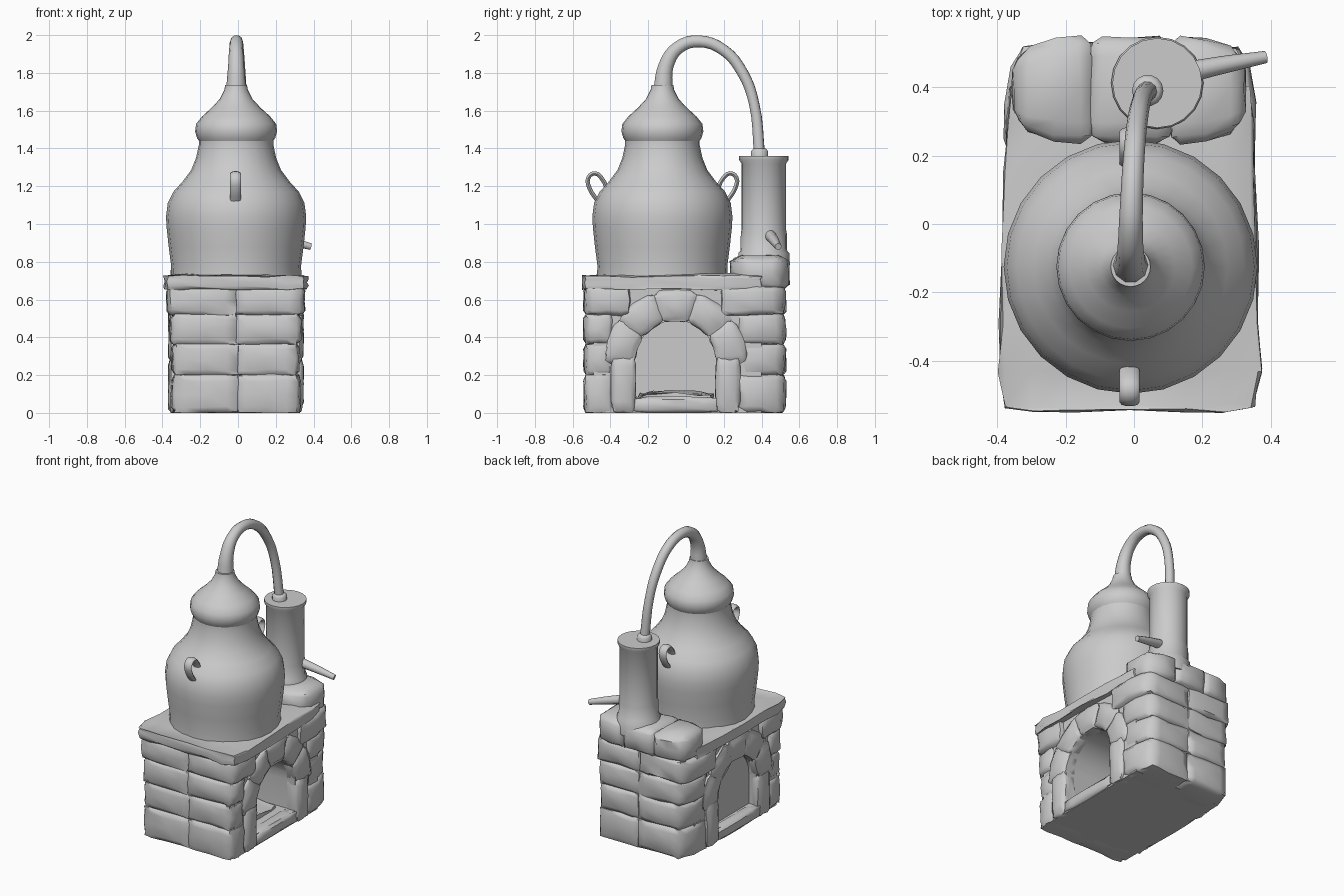
import bpy, bmesh, math, random
from mathutils import Vector

random.seed(4)
default = bpy.data.objects.get("Cube")
if default:
    bpy.data.objects.remove(default)

GREY = (0.6, 0.6, 0.6, 1)
mat = bpy.data.materials.new("plain grey")
mat.use_nodes = True
mat.diffuse_color = GREY
mat.node_tree.nodes["Principled BSDF"].inputs["Base Color"].default_value = GREY
parts = []


def finish(name, bm):
    bmesh.ops.recalc_face_normals(bm, faces=bm.faces)
    mesh = bpy.data.meshes.new(name)
    bm.to_mesh(mesh)
    bm.free()
    mesh.materials.append(mat)
    ob = bpy.data.objects.new(name, mesh)
    bpy.context.collection.objects.link(ob)
    parts.append(ob)
    return ob


def stone(name, lo, hi, soft=0.013, rough=0.006, cuts=3, warp=None):
    """Rough pillow-shaped block between two corners."""
    lo, hi = Vector(lo), Vector(hi)
    mid, half = (lo + hi) / 2, (hi - lo) / 2
    bm = bmesh.new()
    bmesh.ops.create_cube(bm, size=2)
    bmesh.ops.subdivide_edges(bm, edges=bm.edges, cuts=cuts, use_grid_fill=True)
    for v in bm.verts:
        ends = [abs(c) > 0.99 for c in v.co]
        p = Vector()
        for i, u in enumerate(v.co):
            u = math.copysign(abs(u) ** 0.7, u)
            pull = min(soft, half[i] * 0.5) if ends[i] and sum(ends) > 1 else 0
            p[i] = mid[i] + u * half[i] - math.copysign(pull, u)
            p[i] += random.uniform(-rough, rough)
        if warp:
            p = Vector(warp(p))
        p.z = max(p.z, 0)
        v.co = p
    return finish(name, bm)


def lathe(name, profile, x, y, sides):
    bm = bmesh.new()
    verts = [bm.verts.new((x + r, y, z)) for r, z in profile]
    edges = [bm.edges.new(pair) for pair in zip(verts, verts[1:])]
    bmesh.ops.spin(bm, geom=verts + edges, cent=(x, y, 0), axis=(0, 0, 1),
                   angle=math.tau, steps=sides)
    bmesh.ops.remove_doubles(bm, verts=bm.verts, dist=0.0005)
    return finish(name, bm)


def pipe(name, points, radii, x_stretch=1, smooth=4):
    """Tube along a smooth path, optionally widened along x into a strap."""
    cu = bpy.data.curves.new(name, 'CURVE')
    cu.dimensions = '3D'
    cu.bevel_depth = 1
    cu.bevel_resolution = 3
    cu.resolution_u = smooth
    cu.use_fill_caps = True
    sp = cu.splines.new('BEZIER')
    sp.bezier_points.add(len(points) - 1)
    for bp, co, r in zip(sp.bezier_points, points, radii):
        bp.co, bp.radius = co, r
        bp.handle_left_type = bp.handle_right_type = 'AUTO'
    temp = bpy.data.objects.new(name + "_path", cu)
    bpy.context.collection.objects.link(temp)
    bpy.context.view_layer.update()
    graph = bpy.context.evaluated_depsgraph_get()
    mesh = bpy.data.meshes.new_from_object(temp.evaluated_get(graph))
    bpy.data.objects.remove(temp)
    bm = bmesh.new()
    bm.from_mesh(mesh)
    bpy.data.meshes.remove(mesh)
    x0 = points[0][0]
    for v in bm.verts:
        v.co.x = x0 + (v.co.x - x0) * x_stretch
    return finish(name, bm)


# Furnace core, hollowed by a deep arch on the left and a shallow one on the right
ARCH_Y, SPRING, ARCH_R = -0.055, 0.275, 0.215
core = stone("furnace_core", (-0.34, -0.49, 0), (0.318, 0.4, 0.68), 0, 0, 1)


def arch_cutter(x0, x1):
    bm = bmesh.new()
    outline = [(-ARCH_R, 0.08), (ARCH_R, 0.08)]
    outline += [(ARCH_R * math.cos(math.pi * i / 12), SPRING + ARCH_R * math.sin(math.pi * i / 12))
                for i in range(13)]
    face = bm.faces.new([bm.verts.new((x0, ARCH_Y + y, z)) for y, z in outline])
    out = bmesh.ops.extrude_face_region(bm, geom=[face])
    moved = [g for g in out["geom"] if isinstance(g, bmesh.types.BMVert)]
    bmesh.ops.translate(bm, verts=moved, vec=(x1 - x0, 0, 0))
    ob = finish("arch_cutter", bm)
    parts.remove(ob)
    ob.hide_render = True
    return ob


cutters = [arch_cutter(-0.255, 0.5), arch_cutter(-0.5, -0.285)]
for c in cutters:
    mod = core.modifiers.new("arch", 'BOOLEAN')
    mod.operation, mod.object, mod.solver = 'DIFFERENCE', c, 'EXACT'
bpy.context.view_layer.update()
carved = bpy.data.meshes.new_from_object(
    core.evaluated_get(bpy.context.evaluated_depsgraph_get()))
core.modifiers.clear()
core.data = carved
for c in cutters:
    bpy.data.objects.remove(c)
stone("ash_bed", (-0.25, -0.25, 0.05), (0.2, 0.14, 0.11), 0.015, 0.01)


# Wall corners: clipped at the back, slightly eased at the front
def ease_corners(p):
    back = max(0, (p.y - 0.38) / 0.15)
    front = max(0, (-0.47 - p.y) / 0.07)
    return p.x * (1 - 0.13 * back ** 1.5 - 0.035 * front), p.y, p.z


# Courses of the front and back walls, slightly overlapping for tight joints
LAP = 0.011
levels = [0, 0.2, 0.365, 0.52, 0.665]
sides = [(-0.356, 0.332), (-0.35, 0.325), (-0.36, 0.335), (-0.378, 0.352)]
for k, (z0, z1) in enumerate(zip(levels, levels[1:])):
    right, left = sides[k]
    joint = random.uniform(-0.04, 0.04)
    reach = 0.09 if k == 3 else 0
    for side, x0, x1 in (("right", right, joint + LAP), ("left", joint - LAP, left)):
        stone(f"front_stone_{side}_{k}", (x0, -0.54, z0 - LAP), (x1, -0.38 + reach, z1 + LAP),
              warp=ease_corners)
        stone(f"back_stone_{side}_{k}", (x0, 0.27 - reach, z0 - LAP), (x1, 0.527, z1 + LAP),
              warp=ease_corners)

# Arch surrounds: door posts, wedge stones and sill on both sides
MID_R = 0.29


def bend(p):
    a = p.y / MID_R
    return p.x, ARCH_Y - p.z * math.cos(a), SPRING + p.z * math.sin(a)


for side, x0, x1 in (("left", 0.24, 0.345), ("right", -0.368, -0.295)):
    stone(f"front_post_{side}", (x0, -0.395, 0), (x1, -0.266, SPRING + 0.03), 0.012, 0.004)
    stone(f"back_post_{side}", (x0, 0.156, 0), (x1, 0.285, SPRING + 0.03), 0.012, 0.004)
    stone(f"sill_{side}", (x0, -0.29, 0), (x1 * 0.97, 0.18, 0.085), 0.01, 0.004)
    count = 5
    step = math.pi * MID_R / count
    for k in range(count):
        stone(f"arch_stone_{side}_{k}", (x0, k * step - LAP, ARCH_R - 0.003),
              (x1, (k + 1) * step + LAP, 0.38), 0.013, 0.004, warp=bend)


# Worktop, widest near the front and stopping at the rear blocks
def narrow(p):
    front = max(0, (-0.45 - p.y) / 0.1)
    return p.x * (1 - 0.07 * (p.y + 0.5) - 0.04 * front) - 0.012, p.y, p.z


stone("worktop", (-0.383, -0.545, 0.645), (0.383, 0.41, 0.735), 0.012, 0.007, 5, narrow)


# Three blocks behind the pot, the outer ones rounded at the ends of the row
def round_row(p):
    end = max(0, (abs(p.x + 0.01) - 0.1) / 0.24)
    return p.x, 0.393 + (p.y - 0.393) * (1 - 0.38 * end ** 3), p.z


for name, x0, x1 in (("right", -0.355, -0.11), ("middle", -0.14, 0.12), ("left", 0.09, 0.325)):
    stone(f"rear_block_{name}", (x0, 0.236, 0.645), (x1, 0.548, 0.835), 0.02, 0.005, 3, round_row)

# Boiler pot with its domed cap
POT_X, POT_Y = -0.01, -0.125
lathe("pot", [(0, 0.7), (0.347, 0.7), (0.344, 0.78), (0.357, 0.88), (0.368, 0.98),
              (0.371, 1.04), (0.362, 1.11), (0.333, 1.17), (0.283, 1.225), (0.238, 1.285),
              (0.212, 1.35), (0.197, 1.42), (0.197, 1.45), (0, 1.45)], POT_X, POT_Y, 24)
lathe("pot_cap", [(0, 1.43), (0.19, 1.43), (0.207, 1.455), (0.217, 1.49), (0.212, 1.53),
                  (0.18, 1.57), (0.13, 1.615), (0.088, 1.66), (0.062, 1.71),
                  (0.058, 1.735), (0, 1.735)], POT_X, POT_Y, 24)

# Strap handles in front of and behind the pot, both ends meeting its shoulder
for name, s in (("front_handle", -1), ("back_handle", 1)):
    loop = [(0.29, 1.18), (0.32, 1.24), (0.357, 1.268), (0.392, 1.245), (0.386, 1.19), (0.345, 1.125)]
    pipe(name, [(POT_X - 0.003, POT_Y + s * d, z) for d, z in loop], [0.012] * 6, 2.4, 3)

# Swan-neck pipe from the cap to the condenser
neck = [(-0.01, -0.122, 1.71), (-0.01, -0.105, 1.84), (-0.01, -0.04, 1.935), (-0.007, 0.07, 1.967),
        (0, 0.2, 1.92), (0.01, 0.3, 1.8), (0.022, 0.36, 1.64), (0.04, 0.39, 1.36)]
pipe("swan_neck", neck, [0.053, 0.042, 0.036, 0.033, 0.031, 0.03, 0.028, 0.03])
lathe("neck_collar", [(0, 1.35), (0.046, 1.35), (0.046, 1.385), (0.034, 1.4), (0, 1.4)], 0.04, 0.39, 14)

# Condenser cylinder with rims and outlet spout
lathe("condenser", [(0, 0.75), (0.135, 0.75), (0.135, 0.845), (0.123, 0.86), (0.122, 0.95),
                    (0.118, 0.97), (0.118, 1.32), (0.131, 1.34), (0.131, 1.36),
                    (0.12, 1.36), (0, 1.36)], 0.068, 0.412, 20)
pipe("spout", [(0.14, 0.44, 0.945), (0.26, 0.465, 0.915), (0.385, 0.488, 0.88)], [0.032, 0.026, 0.018])

# Smooth shading that keeps hard edges
bpy.ops.object.select_all(action='DESELECT')
for ob in parts:
    ob.select_set(True)
bpy.context.view_layer.objects.active = core
bpy.ops.object.shade_smooth_by_angle(angle=math.radians(55))
